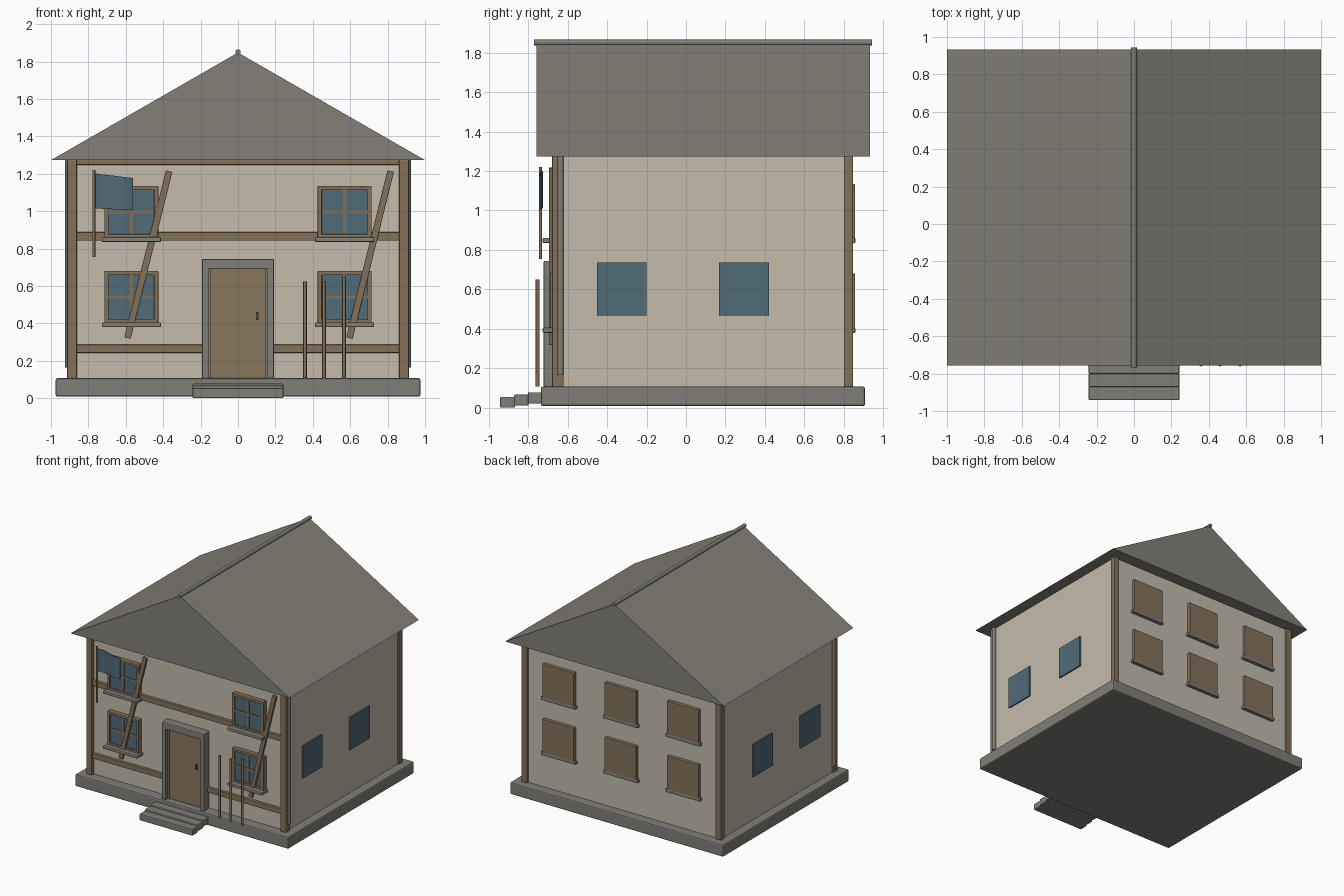
import bpy, bmesh, math
from mathutils import Vector

if "Cube" in bpy.data.objects:
    bpy.data.objects.remove(bpy.data.objects["Cube"])


def material(name, rgb):
    m = bpy.data.materials.new(name)
    m.use_nodes = True
    m.diffuse_color = (*rgb, 1)
    bsdf = next(n for n in m.node_tree.nodes if n.type == 'BSDF_PRINCIPLED')
    bsdf.inputs["Base Color"].default_value = (*rgb, 1)
    return m


PLASTER = material("plaster", (.55, .50, .41))
ROOF = material("roof_slate", (.225, .215, .185))
STONE = material("stone", (.215, .21, .185))
TIMBER = material("timber", (.23, .165, .10))
DOOR = material("door_wood", (.25, .18, .11))
GLASS = material("blue_glass", (.08, .145, .185))
IRON = material("iron", (.08, .08, .08))


def finish(name, bm, mat, bevel=0):
    bmesh.ops.recalc_face_normals(bm, faces=bm.faces)
    me = bpy.data.meshes.new(name)
    bm.to_mesh(me)
    bm.free()
    me.materials.append(mat)
    ob = bpy.data.objects.new(name, me)
    bpy.context.collection.objects.link(ob)
    if bevel:
        mod = ob.modifiers.new("Bevel", 'BEVEL')
        mod.width = bevel
        mod.segments = 2
    return ob


def box(name, mat, x, y, z, bevel=0):
    """Box from its (low, high) range on each axis."""
    bm = bmesh.new()
    bmesh.ops.create_cube(bm, size=1)
    for v in bm.verts:
        v.co = Vector([(a + b) / 2 + c * (b - a) for c, (a, b) in zip(v.co, (x, y, z))])
    return finish(name, bm, mat, bevel)


def rod(name, mat, start, end, radius, sides=10):
    a, b = Vector(start), Vector(end)
    bm = bmesh.new()
    bmesh.ops.create_cone(bm, cap_ends=True, segments=sides, radius1=radius,
                          radius2=radius, depth=(b - a).length)
    turn = (b - a).to_track_quat('Z', 'Y').to_matrix()
    for v in bm.verts:
        v.co = turn @ v.co + (a + b) / 2
    ob = finish(name, bm, mat)
    for p in ob.data.polygons:
        p.use_smooth = len(p.vertices) == 4
    return ob


# Foundation, walls and entrance steps
box("foundation", STONE, (-.975, .975), (-.736, .908), (.008, .107), .01)
box("walls", PLASTER, (-.9, .9), (-.65, .83), (.1, 1.28), .006)
for i, (low, high) in enumerate([(0, .055), (.01, .067), (.02, .078)]):
    y = -.942 + .07 * i
    box("entrance_step", STONE, (-.243, .243), (y, y + .074), (low, high), .007)

# Roof prism and ridge
bm = bmesh.new()
ends = [[bm.verts.new((x, y, z)) for x, z in ((-1, 1.273), (1, 1.273), (0, 1.848))]
        for y in (-.757, .934)]
for tri in ends:
    bm.faces.new(tri)
for i in range(3):
    j = (i + 1) % 3
    bm.faces.new((ends[0][i], ends[0][j], ends[1][j], ends[1][i]))
finish("roof", bm, ROOF)
rod("roof_ridge", STONE, (0, -.77, 1.851), (0, .944, 1.851), .015, 12)

# Corner posts, downpipes and front rails
for s in (-1, 1):
    x = tuple(sorted((s * .861, s * .914)))
    box("front_post", TIMBER, x, (-.68, -.62), (.105, 1.275), .006)
    box("back_post", TIMBER, x, (.8, .848), (.105, 1.275), .006)
    rod("downpipe", STONE, (s * .91, -.636, .165), (s * .91, -.636, 1.274), .016)
for low, high in ((.243, .286), (.843, .888), (1.248, 1.275)):
    box("front_rail", TIMBER, (-.865, .865), (-.672, -.645), (low, high), .004)

# Front windows: glass, frame, glazing bars and sill
HALF = .144
for cx in (-.57, .57):
    for low, high in ((.4, .68), (.855, 1.135)):
        x0, x1 = cx - HALF, cx + HALF
        mid = (low + high) / 2
        box("front_glass", GLASS, (x0 + .01, x1 - .01), (-.677, -.645), (low, high - .01))
        depth = (-.688, -.645)
        for a in (x0, x1 - .022):
            box("window_frame_side", TIMBER, (a, a + .022), depth, (low, high), .003)
        for b in (low, high - .022):
            box("window_frame_rail", TIMBER, (x0, x1), depth, (b, b + .022), .003)
        bars = (-.684, -.66)
        box("glazing_bar_upright", TIMBER, (cx - .008, cx + .008), bars, (low, high))
        box("glazing_bar_cross", TIMBER, (x0, x1), bars, (mid - .008, mid + .008))
        box("front_sill", STONE, (cx - .158, cx + .158), (-.727, -.645),
            (low - .02, low + .006), .006)

# Boarded back windows with sills
for cx in (-.57, 0, .57):
    for low in (.4, .855):
        box("back_window_board", TIMBER, (cx - HALF, cx + HALF), (.82, .858),
            (low, low + .28), .003)
        box("back_sill", STONE, (cx - .158, cx + .158), (.82, .859),
            (low - .02, low + .005), .004)

# Side windows
for s in (-1, 1):
    for y in ((-.452, -.2), (.167, .42)):
        box("side_window", GLASS, tuple(sorted((s * .89, s * .912))), y, (.467, .735))

# Door, surround and handle
box("door", DOOR, (-.15, .15), (-.685, -.645), (.107, .695), .004)
for s in (-1, 1):
    box("door_jamb", STONE, tuple(sorted((s * .157, s * .193))), (-.722, -.645),
        (.105, .745), .007)
    box("door_lining", STONE, tuple(sorted((s * .146, s * .16))), (-.695, -.645),
        (.105, .695))
box("door_lintel", STONE, (-.193, .193), (-.722, -.645), (.69, .745), .007)
box("door_handle", IRON, (.096, .11), (-.7, -.68), (.418, .46), .003)

# Leaning braces
for top, bottom in ((-.367, -.592), (.817, .595)):
    brace = box("leaning_brace", TIMBER, (-.018, .018), (-.01, .01), (-.46, .46), .003)
    brace.location = ((top + bottom) / 2, -.685, .768)
    brace.rotation_euler.y = math.atan2(top - bottom, .9)

# Upright stakes by the door
for x, top in ((.358, .625), (.46, .625), (.567, .65)):
    rod("stake", TIMBER, (x, -.752, .107), (x, -.752, top), .01, 8)

# Flag and its pole
rod("flag_pole", TIMBER, (-.771, -.738, .755), (-.771, -.738, 1.22), .008, 8)
bm = bmesh.new()
STEPS = 8
columns = []
for i in range(STEPS + 1):
    t = i / STEPS
    y = -.738 + .008 * math.sin(t * math.tau)
    columns.append([bm.verts.new((-.766 + .205 * t, y, z))
                    for z in (1.015 - .01 * t, 1.202 - .025 * t)])
for a, b in zip(columns, columns[1:]):
    bm.faces.new((a[0], b[0], b[1], a[1]))
flag = finish("flag", bm, GLASS)
flag.modifiers.new("Thickness", 'SOLIDIFY').thickness = .005
